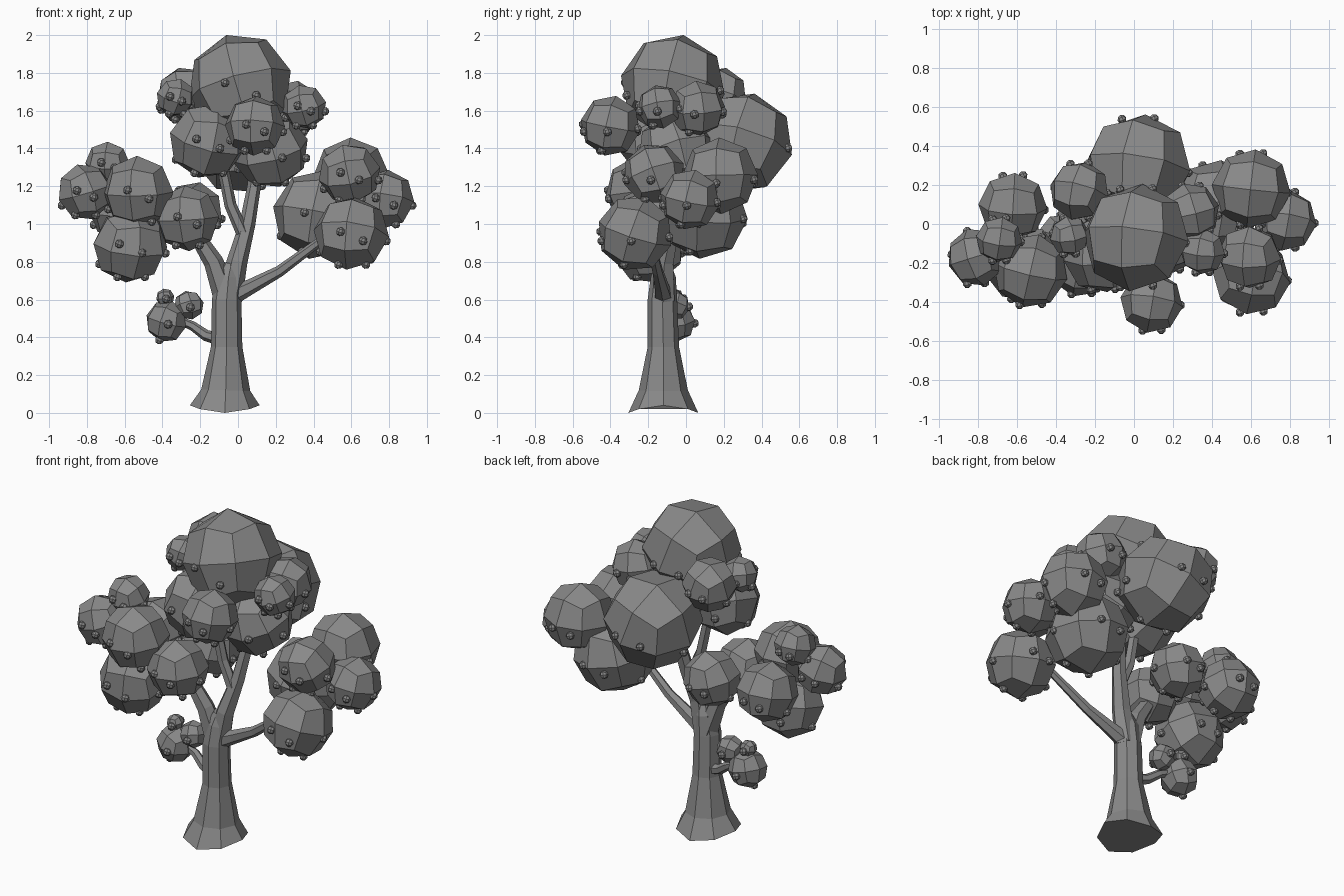
import bpy, bmesh, math, random
from mathutils import Vector, Euler

if "Cube" in bpy.data.objects:
    bpy.data.objects.remove(bpy.data.objects["Cube"])

random.seed(4)

# one dark grey for the whole model
grey = bpy.data.materials.new("dark_grey")
grey.diffuse_color = (.25, .25, .25, 1)
grey.use_nodes = True
grey.node_tree.nodes["Principled BSDF"].inputs["Base Color"].default_value = grey.diffuse_color


def finish(name, bm):
    bmesh.ops.recalc_face_normals(bm, faces=bm.faces)
    me = bpy.data.meshes.new(name)
    bm.to_mesh(me)
    bm.free()
    me.materials.append(grey)
    ob = bpy.data.objects.new(name, me)
    bpy.context.collection.objects.link(ob)
    return ob


def limb(name, path, sides):
    """Faceted tapering tube through (x, y, z, radius) points."""
    bm = bmesh.new()
    pts = [Vector(p[:3]) for p in path]
    rings = []
    for i, p in enumerate(pts):
        d = (pts[min(i + 1, len(pts) - 1)] - pts[max(i - 1, 0)]).normalized()
        u = d.cross(Vector((0, 1, 0))).normalized()
        v = d.cross(u)
        r = path[i][3]
        rings.append([bm.verts.new(p + r * (u * math.cos(a) + v * math.sin(a)))
                      for a in (2 * math.pi * k / sides for k in range(sides))])
    for a, b in zip(rings, rings[1:]):
        for k in range(sides):
            n = (k + 1) % sides
            bm.faces.new((a[k], a[n], b[n], b[k]))
    bm.faces.new(rings[0])
    bm.faces.new(rings[-1])
    return finish(name, bm)


def add_ball(bm, c, r, rot):
    """24-quad ball: a cube cut once and pushed out to a sphere."""
    part = bmesh.new()
    bmesh.ops.create_cube(part, size=2)
    bmesh.ops.subdivide_edges(part, edges=part.edges[:], cuts=1, use_grid_fill=True)
    vm = {}
    for v in part.verts:
        q = v.co.normalized() * r
        q.rotate(rot)
        vm[v] = bm.verts.new(Vector(c) + q)
    for f in part.faces:
        bm.faces.new([vm[v] for v in f.verts])
    part.free()


# directions in which berries sit on each leaf ball
BERRY_DIRS = [(-.3, -.95, .05), (.32, -.9, -.2), (-.3, .9, -.2), (.3, .9, -.1),
              (-.85, .1, -.5), (.92, -.1, -.2), (-.35, -.35, -.85), (.4, -.3, -.85)]


def cluster(name, balls, dirs=BERRY_DIRS):
    leaves, berries = bmesh.new(), bmesh.new()
    for x, y, z, r in balls:
        rot = Euler([random.uniform(-.35, .35) for _ in range(3)])
        add_ball(leaves, (x, y, z), r * 1.04, rot)
        for d in dirs:
            p = Vector((x, y, z)) + Vector(d).normalized() * r * .98
            # skip berries buried in a neighbouring ball
            if all((p - Vector(b[:3])).length > b[3] * .9 for b in balls):
                add_ball(berries, p, .024, Euler((.3, .2, .4)))
    finish(name + "_leaves", leaves)
    finish(name + "_berries", berries)


# trunk with flared foot, foot rim lifted at the left and right
trunk = limb("trunk", [(-.07, -.12, 0, .185), (-.065, -.12, .12, .13), (-.06, -.12, .35, .083),
                       (-.06, -.125, .6, .078), (-.05, -.12, .72, .066), (-.035, -.12, .79, .04)], 8)
for v in trunk.data.vertices[:8]:
    v.co.z = .04 * ((v.co.x + .07) / .185) ** 2

# branches
limb("main_branch", [(-.045, -.12, .6, .068), (-.005, -.115, .8, .055), (.05, -.07, 1.0, .042),
                     (.085, -.03, 1.2, .036), (.1, 0, 1.4, .03)], 6)
limb("fork_branch", [(.03, -.09, .94, .035), (-.04, -.09, 1.1, .032), (-.09, -.1, 1.35, .03)], 6)
limb("left_branch", [(-.065, -.12, .62, .068), (-.13, -.13, .8, .052), (-.24, -.14, .97, .038),
                     (-.45, -.15, 1.08, .025)], 6)
limb("right_branch", [(-.03, -.12, .62, .05), (.07, -.13, .67, .04), (.22, -.15, .75, .03),
                      (.45, -.19, .92, .022)], 6)
limb("low_twig", [(-.08, -.11, .385, .035), (-.17, -.09, .41, .03), (-.24, -.07, .46, .025),
                  (-.33, -.06, .5, .02)], 6)

# leaf balls: x, y, z, radius
cluster("crown", [(.01, -.07, 1.735, .27), (.02, .29, 1.43, .27), (-.16, -.15, 1.44, .2),
                  (.09, -.40, 1.52, .155), (-.28, .17, 1.68, .15), (-.33, -.06, 1.67, .1),
                  (.35, -.14, 1.62, .115), (.29, .06, 1.61, .145), (.17, -.05, 1.39, .2)])
cluster("left", [(-.53, -.24, 1.17, .185), (-.81, -.17, 1.17, .145), (-.69, -.08, 1.32, .115),
                 (-.57, -.2, .885, .195), (-.62, .09, 1.08, .17), (-.27, -.2, 1.03, .168),
                 (-.24, .09, 1.06, .16)])
cluster("right", [(.6, -.27, .95, .195), (.6, .18, 1.255, .195), (.59, -.17, 1.265, .16),
                  (.775, .02, 1.13, .155), (.42, .09, 1.05, .23)])
cluster("small", [(-.38, -.06, .485, .108), (-.26, -.06, .57, .077), (-.385, -.06, .61, .047)],
        [(.1, -.98, -.15), (.05, .98, -.1), (-.35, -.1, -.95)])
